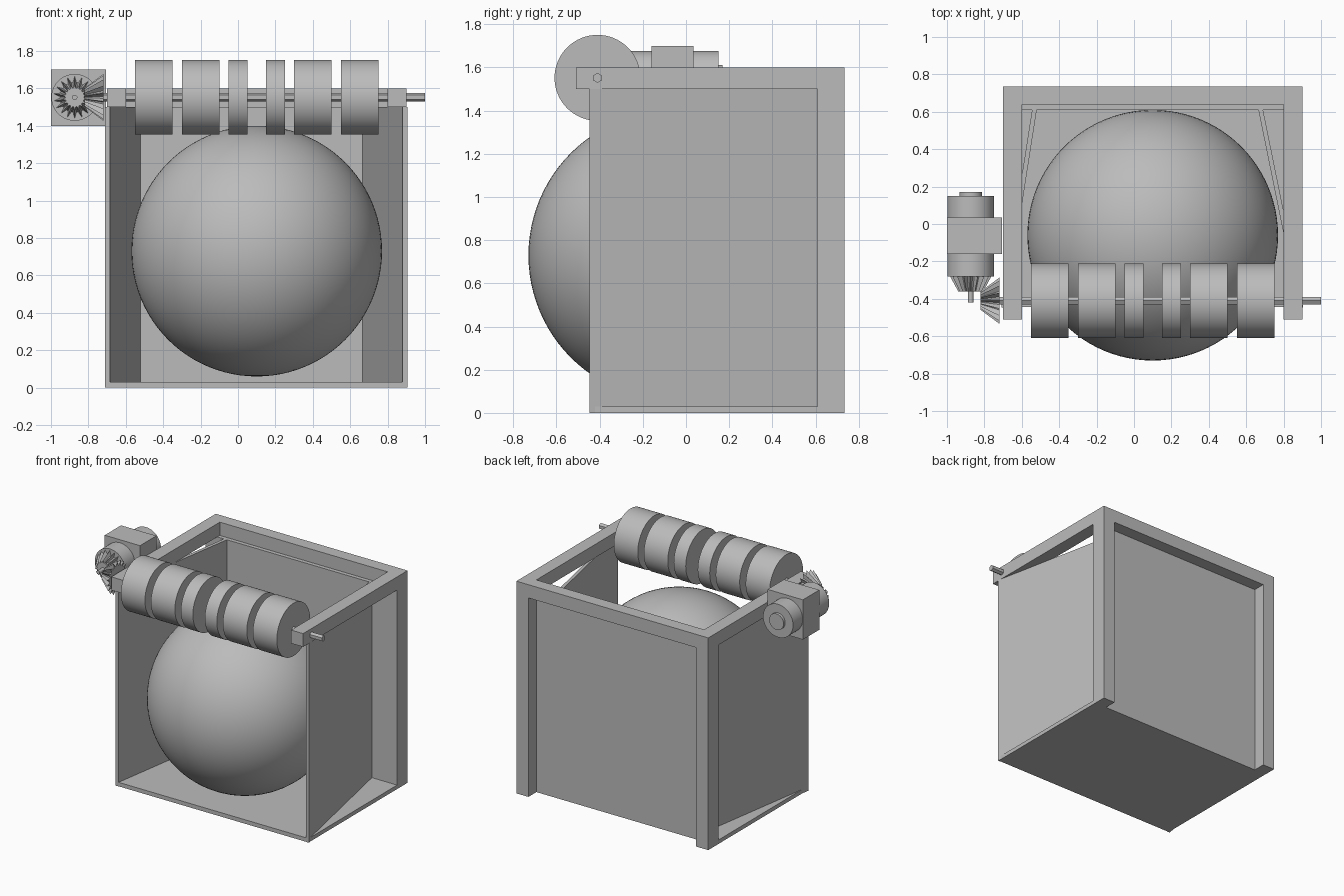
import bpy, bmesh, math
from mathutils import Vector

cube = bpy.data.objects.get("Cube")
if cube:
    bpy.data.objects.remove(cube, do_unlink=True)

grey = bpy.data.materials.new("plain grey")
grey.use_nodes = True
grey.diffuse_color = (0.5, 0.5, 0.5, 1)
grey.node_tree.nodes["Principled BSDF"].inputs["Base Color"].default_value = (0.5, 0.5, 0.5, 1)


def finish(bm, name, smooth=False):
    bmesh.ops.recalc_face_normals(bm, faces=bm.faces)
    mesh = bpy.data.meshes.new(name)
    bm.to_mesh(mesh)
    bm.free()
    mesh.materials.append(grey)
    ob = bpy.data.objects.new(name, mesh)
    bpy.context.collection.objects.link(ob)
    if smooth:
        bpy.ops.object.select_all(action='DESELECT')
        ob.select_set(True)
        bpy.context.view_layer.objects.active = ob
        bpy.ops.object.shade_smooth_by_angle(angle=math.radians(30))
    return ob


def loft(name, rings, smooth=False):
    """Closed solid through rings that have equal point counts."""
    bm = bmesh.new()
    loops = [[bm.verts.new(p) for p in ring] for ring in rings]
    n = len(loops[0])
    bm.faces.new(loops[0])
    bm.faces.new(loops[-1])
    for a, b in zip(loops, loops[1:]):
        for i in range(n):
            j = (i + 1) % n
            bm.faces.new((a[i], a[j], b[j], b[i]))
    return finish(bm, name, smooth)


def prism(name, outline, z0, z1):
    return loft(name, [[(x, y, z) for x, y in outline] for z in (z0, z1)])


def box(name, x0, x1, y0, y1, z0, z1):
    return prism(name, [(x0, y0), (x1, y0), (x1, y1), (x0, y1)], z0, z1)


def ring(axis, centre, pos, radii, sides):
    """Circle of points around the x or y axis; radii repeat around it."""
    pts = []
    for i in range(sides):
        a = math.tau * i / sides + math.pi / 2
        r = radii[i % len(radii)]
        u, v = r * math.cos(a), r * math.sin(a)
        off = (pos, u, v) if axis == 'x' else (u, pos, v)
        pts.append(Vector(centre) + Vector(off))
    return pts


def rod(name, axis, centre, start, end, r, sides=64):
    return loft(name, [ring(axis, centre, p, [r], sides) for p in (start, end)], sides > 12)


def bevel_gear(name, axis, centre, big, small, teeth=18):
    """Tapered gear; big and small are (position, tip radius, root radius)."""
    rings = [ring(axis, centre, p, [tip, root, root], teeth * 3) for p, tip, root in (big, small)]
    return loft(name, rings)


# Frame: back posts and top rails
for side, x in (("right", -0.7), ("left", 0.8)):
    box(side + "_post", x, x + 0.1, 0.64, 0.735, 0, 1.5)
    box(side + "_top_rail", x, x + 0.1, -0.51, 0.735, 1.5, 1.6)
box("back_top_rail", -0.6, 0.8, 0.64, 0.735, 1.5, 1.6)

# Floor, back panel and slanted side walls
box("floor", -0.7, 0.9, -0.445, 0.64, 0, 0.03)
box("back_panel", -0.7, 0.9, 0.61, 0.64, 0.03, 1.5)
for name, front, back in (("right_wall", -0.71, -0.545), ("left_wall", 0.88, 0.665)):
    prism(name, [(front, -0.447), (front + 0.025, -0.447),
                 (back + 0.025, 0.61), (back, 0.61)], 0, 1.5)

# Ball
bm = bmesh.new()
bmesh.ops.create_uvsphere(bm, u_segments=96, v_segments=48, radius=0.67)
bmesh.ops.translate(bm, verts=bm.verts, vec=(0.1, -0.06, 0.73))
finish(bm, "ball", True)

# Hexagonal axle with rollers
axle = (0, -0.41, 1.552)
rod("axle", 'x', axle, -0.74, 1, 0.023, 6)
for i, (start, width) in enumerate([(-0.55, 0.2), (-0.3, 0.2), (-0.05, 0.1),
                                    (0.15, 0.1), (0.3, 0.2), (0.55, 0.2)]):
    rod("roller_%d" % (i + 1), 'x', axle, start, start + width, 0.199)

# Motor, its mount and output shaft
motor = (-0.873, 0, 1.552)
box("motor_mount", -1, -0.705, -0.16, 0.035, 1.4, 1.7)
rod("motor_body", 'y', motor, -0.28, 0.15, 0.125)
rod("motor_cap", 'y', motor, 0.15, 0.17, 0.06)
rod("motor_shaft", 'y', motor, -0.42, -0.28, 0.014, 24)

# Meshing bevel gears
bevel_gear("motor_gear", 'y', motor, (-0.28, 0.112, 0.08), (-0.36, 0.068, 0.05))
bevel_gear("axle_gear", 'x', axle, (-0.72, 0.125, 0.09), (-0.82, 0.05, 0.035))
